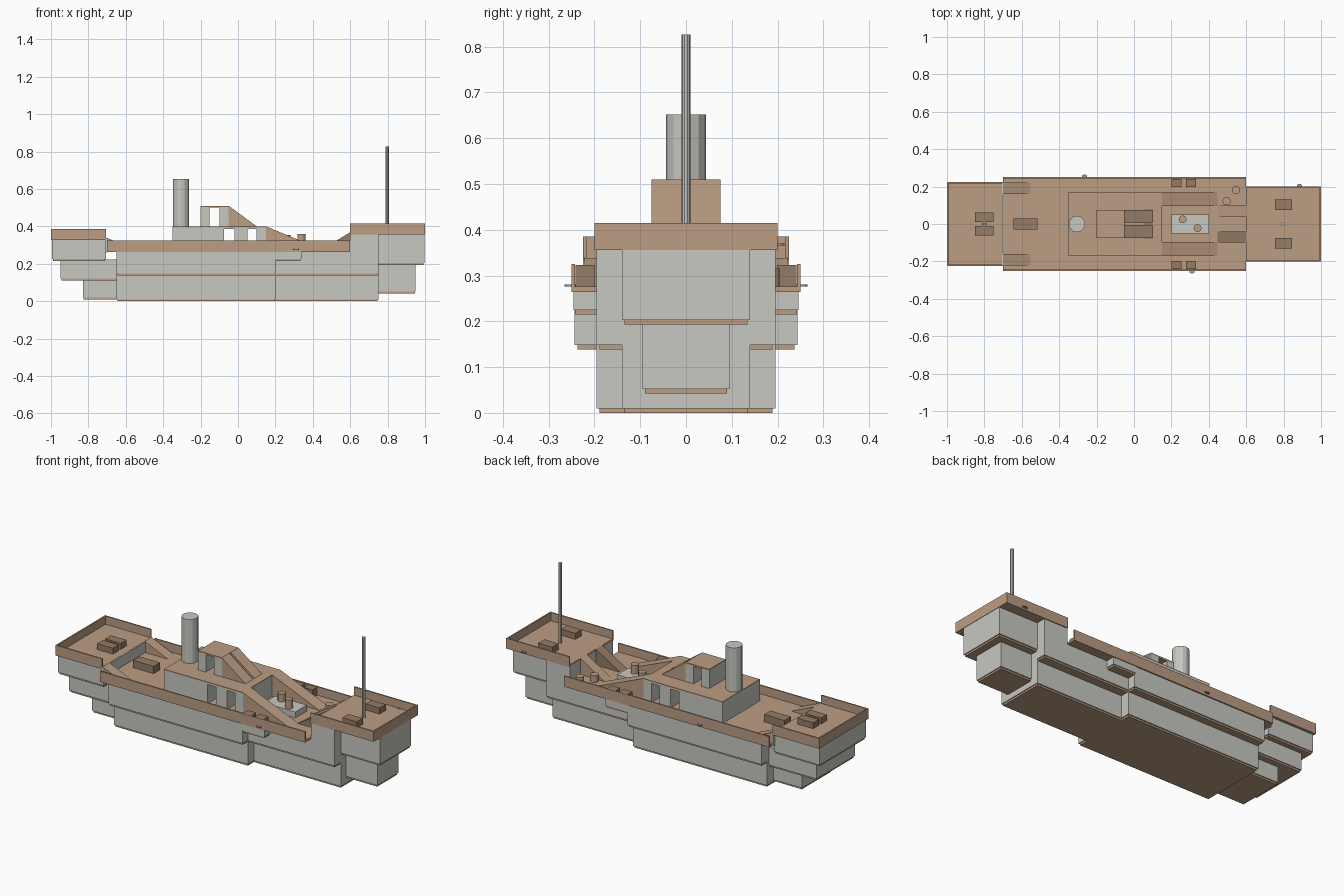
import bpy, bmesh, math

if "Cube" in bpy.data.objects:
    bpy.data.objects.remove(bpy.data.objects["Cube"])


def material(name, rgb):
    m = bpy.data.materials.new(name)
    m.diffuse_color = (*rgb, 1)
    m.use_nodes = True
    m.node_tree.nodes["Principled BSDF"].inputs["Base Color"].default_value = m.diffuse_color
    return m


BROWN = material("deck_brown", (0.50, 0.34, 0.23))
DARK = material("dark_brown", (0.30, 0.20, 0.13))
GREY = material("hull_grey", (0.58, 0.58, 0.54))


def finish(name, bm, mats):
    me = bpy.data.meshes.new(name)
    bmesh.ops.recalc_face_normals(bm, faces=bm.faces)
    bm.to_mesh(me)
    bm.free()
    for m in mats:
        me.materials.append(m)
    ob = bpy.data.objects.new(name, me)
    bpy.context.collection.objects.link(ob)
    return ob


def prism(name, profile, y0, y1, mat):
    """Extrude an x-z outline from y0 to y1."""
    bm = bmesh.new()
    a = [bm.verts.new((x, y0, z)) for x, z in profile]
    b = [bm.verts.new((x, y1, z)) for x, z in profile]
    bm.faces.new(a)
    bm.faces.new(b)
    n = len(a)
    for i in range(n):
        bm.faces.new((a[i], a[(i + 1) % n], b[(i + 1) % n], b[i]))
    return finish(name, bm, [mat])


def box(name, x0, x1, y0, y1, z0, z1, mat):
    return prism(name, [(x0, z0), (x1, z0), (x1, z1), (x0, z1)], y0, y1, mat)


def hull(name, x0, x1, w, z0, z1):
    """Grey block, with a slightly inset brown keel plate below."""
    box(name, x0, x1, -w, w, z0 + 0.01, z1, GREY)
    box(name + "_keel_plate", x0 + 0.005, x1 - 0.005, -w + 0.006, w - 0.006, z0, z0 + 0.012, BROWN)


def cylinder(name, x, y, r, z0, z1, mat, n=12, smooth=False):
    bm = bmesh.new()
    bmesh.ops.create_cone(bm, cap_ends=True, segments=n, radius1=r, radius2=r, depth=z1 - z0)
    bmesh.ops.translate(bm, verts=bm.verts, vec=(x, y, (z0 + z1) / 2))
    return finish(name, bm, [mat])


# Stepped hull
hull("hull_lower_main", -0.65, 0.2, 0.195, 0.0, 0.15)
hull("hull_lower_forward", 0.19, 0.75, 0.14, 0.0, 0.15)
hull("hull_upper_main", -0.65, 0.2, 0.243, 0.138, 0.268)
hull("hull_upper_forward", 0.19, 0.75, 0.195, 0.138, 0.268)
box("hull_forward_riser", 0.6, 0.75, -0.195, 0.195, 0.26, 0.36, GREY)
hull("bow_upper", 0.74, 0.998, 0.14, 0.193, 0.36)
hull("bow_lower", 0.74, 0.95, 0.095, 0.042, 0.2)
hull("stern_upper", -0.995, -0.705, 0.21, 0.215, 0.335)
hull("stern_middle", -0.95, -0.64, 0.175, 0.11, 0.222)
hull("stern_lower", -0.83, -0.64, 0.135, 0.01, 0.12)
for s, side in ((-1, "right"), (1, "left")):
    y0, y1 = sorted((s * 0.19, s * 0.246))
    box("sponson_" + side, 0.19, 0.34, y0, y1, 0.225, 0.268, GREY)
    box("sponson_plate_" + side, 0.195, 0.335, y0 + 0.004, y1 - 0.004, 0.215, 0.227, BROWN)

# Decks and their bulwarks
T = 0.008
decks = (("main", -0.7, 0.6, 0.25, 0.268, 0.325, None),
         ("bow", 0.6, 1.0, 0.2, 0.36, 0.415, 1.0),
         ("stern", -1.0, -0.705, 0.225, 0.33, 0.385, -1.0))
for name, x0, x1, w, z0, z1, end in decks:
    box(name + "_deck", x0, x1, -w, w, z0 - 0.004, z0 + 0.008, BROWN)
    for s in (-1, 1):
        ya, yb = sorted((s * w, s * (w - T)))
        box(name + "_bulwark_side", x0, x1, ya, yb, z0, z1, BROWN)
    if end:
        xa, xb = sorted((end, end - math.copysign(T, end)))
        box(name + "_bulwark_end", xa, xb, -w, w, z0, z1, BROWN)
D = 0.275
box("stern_deck_riser", -0.71, -0.7, -0.225, 0.225, 0.26, 0.337, GREY)

# Deckhouse with passages right through it
box("deckhouse_aft", -0.35, -0.075, -0.17, 0.17, D, 0.395, GREY)
box("deckhouse_middle_wall", -0.02, 0.05, -0.17, 0.17, D, 0.387, GREY)
box("deckhouse_front_wall", 0.1, 0.15, -0.17, 0.17, D, 0.387, GREY)
box("deckhouse_lintel", -0.08, 0.15, -0.17, 0.17, 0.385, 0.395, GREY)
box("deckhouse_roof", -0.35, 0.15, -0.17, 0.17, 0.394, 0.4, BROWN)

# Bridge with one passage, and its sloped front
box("bridge_aft_wall", -0.2, -0.152, -0.075, 0.075, 0.4, 0.503, GREY)
box("bridge_front_wall", -0.1, -0.05, -0.075, 0.075, 0.4, 0.503, GREY)
box("bridge_roof", -0.2, -0.05, -0.075, 0.075, 0.5, 0.51, BROWN)
slope = [(-0.05, 0.4), (0.1, 0.4), (-0.05, 0.51)]
prism("bridge_slope_left", slope, 0.006, 0.075, BROWN)
prism("bridge_slope_right", slope, -0.075, -0.006, BROWN)

# Ramps between the levels
for s in (-1, 1):
    ya, yb = sorted((s * 0.095, s * 0.17))
    prism("deckhouse_ramp", [(0.15, D), (0.45, D), (0.15, 0.4)], ya, yb, BROWN)
    ya, yb = sorted((s * 0.16, s * 0.222))
    prism("stern_ramp", [(-0.7, D), (-0.555, D), (-0.7, 0.338)], ya, yb, BROWN)
prism("bow_ramp", [(0.445, D), (0.6, D), (0.6, 0.368)], -0.1, -0.04, DARK)
prism("bow_ramp", [(0.445, D), (0.6, D), (0.6, 0.368)], 0.04, 0.1, BROWN)

# Funnel and mast
cylinder("funnel", -0.305, 0, 0.044, 0.398, 0.652, GREY, 14)
cylinder("mast", 0.797, 0, 0.01, 0.365, 0.826, GREY, 10)

# Forward platform with bollards
box("platform", 0.2, 0.4, -0.052, 0.052, D, 0.31, GREY)
for x, y, z in ((0.26, 0.025, 0.355), (0.34, -0.022, 0.36)):
    cylinder("bollard", x, y, 0.021, 0.308, z, BROWN)
for x, y in ((0.495, 0.122), (0.545, 0.182)):
    cylinder("deck_bollard", x, y, 0.022, D, 0.315, BROWN)

# Cargo boxes and hatches
box("aft_hatch", -0.645, -0.515, -0.029, 0.029, D, 0.318, DARK)
for s in (-1, 1):
    ya, yb = sorted((s * 0.01, s * 0.062))
    box("stern_crate", -0.85, -0.75, ya, yb, 0.337, 0.372, DARK)
    box("bow_crate", 0.755, 0.845, s * 0.104 - 0.028, s * 0.104 + 0.028, 0.367, 0.403, DARK)
    for x in (0.228, 0.305):
        box("side_locker", x - 0.027, x + 0.027, s * 0.22 - 0.021, s * 0.22 + 0.021, D, 0.323, DARK)
box("stern_crate_link", -0.812, -0.788, -0.012, 0.012, 0.337, 0.365, DARK)

# Small discs at the deck edge
for x, y, z in ((-0.265, 0.25, 0.278), (0.31, -0.25, 0.278), (0.885, 0.2, 0.368)):
    cylinder("edge_disc", x, y, 0.015, z - 0.002, z + 0.002, BROWN)
